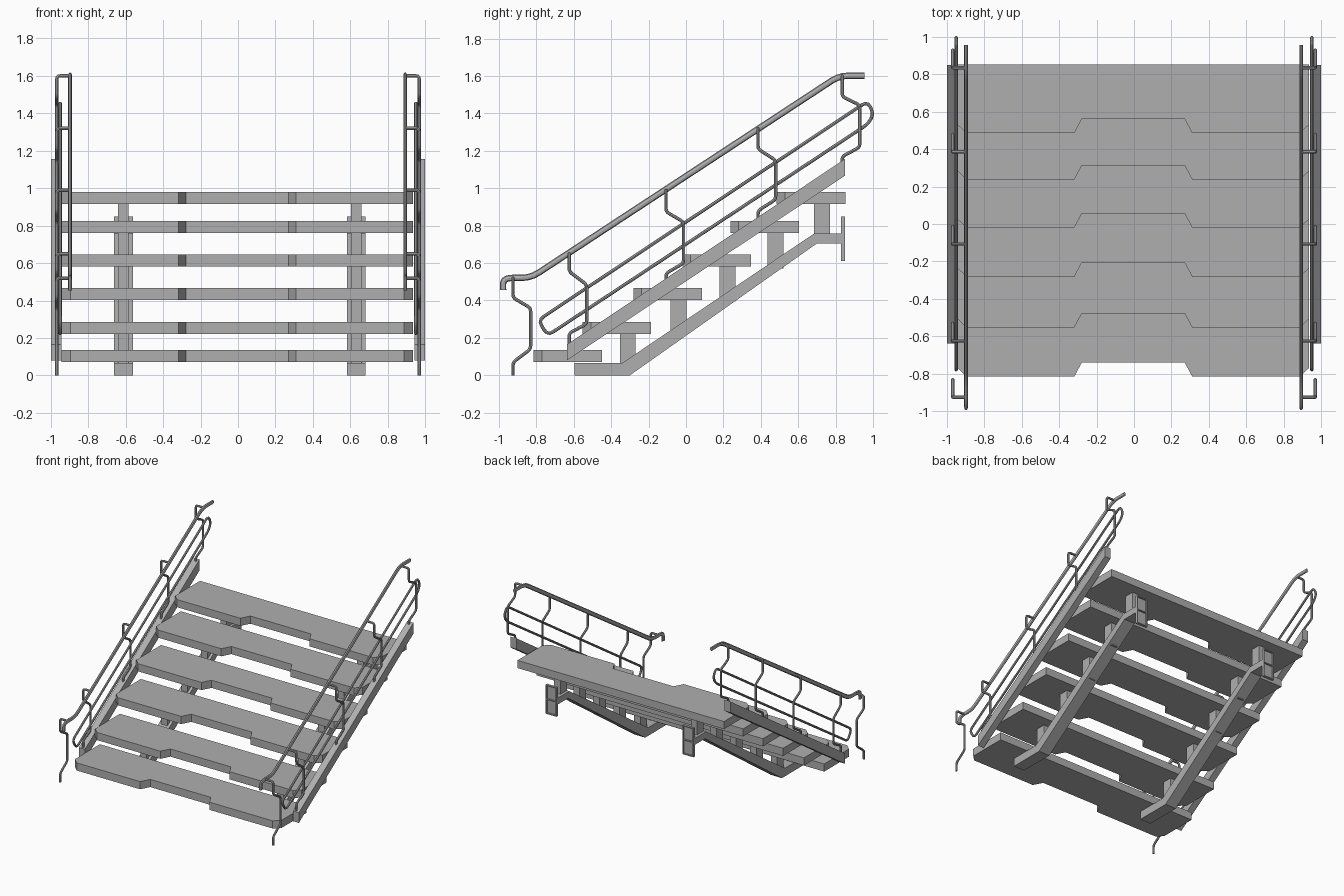
import bpy
import bmesh
from mathutils import Vector

cube = bpy.data.objects.get("Cube")
if cube:
    bpy.data.objects.remove(cube)

grey = bpy.data.materials.new("plain grey")
grey.use_nodes = True
grey.diffuse_color = (0.43, 0.43, 0.43, 1)
grey.node_tree.nodes["Principled BSDF"].inputs["Base Color"].default_value = grey.diffuse_color


def add_mesh(name, mesh):
    obj = bpy.data.objects.new(name, mesh)
    bpy.context.collection.objects.link(obj)
    mesh.materials.clear()
    mesh.materials.append(grey)
    return obj


def prism(name, outline, shift):
    """Extrude a closed outline of 3D points along a vector."""
    bm = bmesh.new()
    face = bm.faces.new([bm.verts.new(p) for p in outline])
    new = bmesh.ops.extrude_face_region(bm, geom=[face])["geom"]
    bmesh.ops.translate(bm, vec=shift, verts=[v for v in new if isinstance(v, bmesh.types.BMVert)])
    bmesh.ops.recalc_face_normals(bm, faces=bm.faces)
    mesh = bpy.data.meshes.new(name)
    bm.to_mesh(mesh)
    bm.free()
    return add_mesh(name, mesh)


def side_prism(name, profile, x0, x1):
    return prism(name, [(x0, y, z) for y, z in profile], (x1 - x0, 0, 0))


def box(name, x0, x1, y0, y1, z0, z1):
    return side_prism(name, [(y0, z0), (y1, z0), (y1, z1), (y0, z1)], x0, x1)


def rounded(points, radius, closed):
    """Replace each corner with a short quadratic bend."""
    pts = [Vector(p) for p in points]
    out = []
    for i, p in enumerate(pts):
        if not closed and i in (0, len(pts) - 1):
            out.append(p)
            continue
        a, b = pts[i - 1] - p, pts[(i + 1) % len(pts)] - p
        a = p + a.normalized() * min(radius, a.length * 0.45)
        b = p + b.normalized() * min(radius, b.length * 0.45)
        out += [a.lerp(p, t).lerp(p.lerp(b, t), t) for t in (0, 0.33, 0.67, 1)]
    return out


def tube(name, points, thickness, bend, x=0, squash=1, closed=False):
    """Sweep a round bar along a path; squash narrows it across x."""
    curve = bpy.data.curves.new(name, "CURVE")
    curve.dimensions = "3D"
    curve.bevel_depth = thickness / 2
    curve.bevel_resolution = 2
    curve.use_fill_caps = True
    path = rounded(points, bend, closed)
    spline = curve.splines.new("POLY")
    spline.points.add(len(path) - 1)
    for point, p in zip(spline.points, path):
        point.co = (*p, 1)
    spline.use_cyclic_u = closed
    temp = bpy.data.objects.new(name + "_path", curve)
    bpy.context.collection.objects.link(temp)
    graph = bpy.context.evaluated_depsgraph_get()
    mesh = bpy.data.meshes.new_from_object(temp.evaluated_get(graph))
    bpy.data.objects.remove(temp)
    obj = add_mesh(name, mesh)
    obj.location.x = x
    obj.scale.x = squash
    bpy.ops.object.select_all(action="DESELECT")
    obj.select_set(True)
    bpy.context.view_layer.objects.active = obj
    bpy.ops.object.shade_smooth_by_angle()
    return obj


# Treads with chamfered front corners and a recessed middle of the nose
tread_fronts = [-0.815, -0.553, -0.282, -0.02, 0.237, 0.485]
tread_tops = [0.135, 0.285, 0.467, 0.646, 0.825, 0.98]
half_nose = [(0.275, 0.075), (0.315, 0), (0.89, 0), (0.938, 0.045), (0.938, 0.367)]
nose = half_nose + [(-x, y) for x, y in reversed(half_nose)]
for i, (front, top) in enumerate(zip(tread_fronts, tread_tops)):
    prism(f"tread_{i + 1}", [(x - 0.004, front + y, top) for x, y in nose], (0, 0, -0.063))

# Carrier beams with tread supports and end frames
beam = [(-0.595, 0), (-0.3, 0), (0.7, 0.705), (0.835, 0.705),
        (0.835, 0.758), (0.685, 0.758), (-0.34, 0.067), (-0.595, 0.067)]
for label, mid in (("right", -0.612), ("left", 0.631)):
    side_prism(f"{label}_carrier_beam", beam, mid - 0.05, mid + 0.05)
    for i in range(1, 6):
        y = tread_fronts[i] + 0.242
        foot = min(0.73, (y + 0.32) * 0.69 + 0.02)
        box(f"{label}_tread_support_{i + 1}", mid - 0.028, mid + 0.028,
            y - 0.042, y + 0.042, foot, tread_tops[i] - 0.06)
    box(f"{label}_end_plate", mid - 0.05, mid + 0.05, 0.83, 0.838, 0.61, 0.848)
    for side in (-1, 1):
        edge = mid + side * 0.046
        box(f"{label}_end_flange", edge - 0.004, edge + 0.004, 0.83, 0.85, 0.61, 0.848)
    for z in (0.614, 0.73, 0.844):
        box(f"{label}_end_rib", mid - 0.05, mid + 0.05, 0.83, 0.85, z - 0.004, z + 0.004)

# Stringers, handrails, infill loops and cranked posts on both sides
stringer = [(-0.637, 0.08), (0.85, 1.067), (0.85, 1.157), (-0.637, 0.165)]
handrail = [(-0.978, 0.455), (-0.978, 0.521), (-0.83, 0.521), (0.82, 1.602), (0.955, 1.602)]
loop = [(-0.79, 0.295), (0.97, 1.465), (1.003, 1.4), (0.975, 1.345), (-0.74, 0.213)]
# Each post: y, top, upper crank start and end, lower crank start and end, foot
posts = [(-0.925, 0.52, 0.415, 0.36, 0.14, 0.07, 0),
         (-0.625, 0.65, 0.555, 0.485, 0.275, 0.225, 0.14),
         (-0.107, 0.99, 0.875, 0.82, 0.6, 0.545, 0.48),
         (0.385, 1.32, 1.21, 1.15, 0.94, 0.88, 0.81),
         (0.835, 1.6, 1.49, 1.445, 1.22, 1.17, 1.11)]
for label, side in (("right", -1), ("left", 1)):
    side_prism(f"{label}_stringer", stringer, side * 0.944, side * 0.999)
    tube(f"{label}_handrail", [(0, y, z) for y, z in handrail], 0.034, 0.05,
         side * 0.895 - 0.002, 0.6)
    tube(f"{label}_infill_loop", [(0, y, z) for y, z in loop], 0.018, 0.035,
         side * 0.95, closed=True)
    x = side * 0.968
    for i, (y, top, a, b, c, d, foot) in enumerate(posts):
        path = [(side * 0.895, y, top), (x, y, top), (x, y, a), (x, y + 0.094, b),
                (x, y + 0.094, c), (x, y, d), (x, y, foot)]
        tube(f"{label}_post_{i + 1}", path, 0.018, 0.018)
